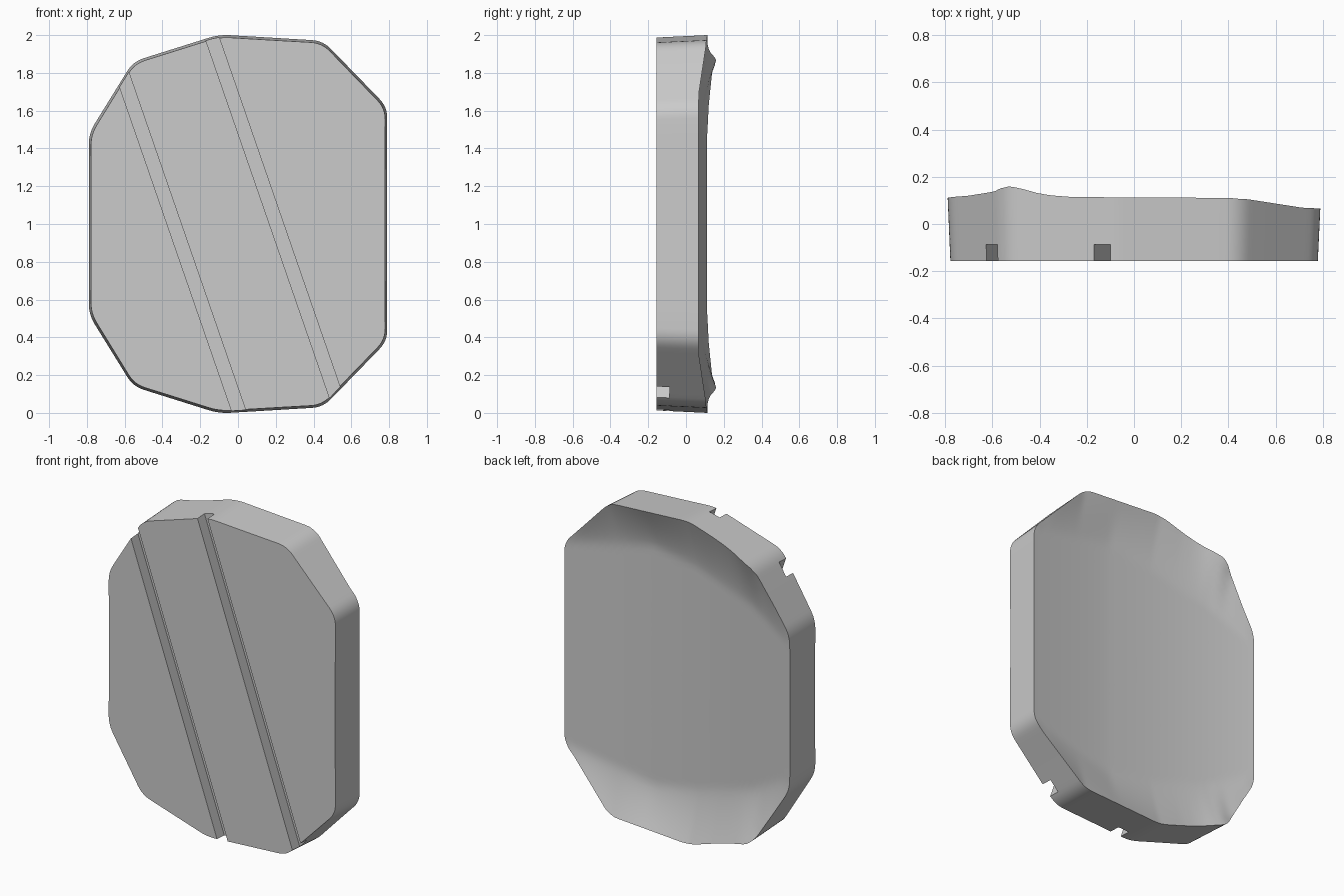
import bpy
import bmesh
import math
from mathutils import Vector

if "Cube" in bpy.data.objects:
    bpy.data.objects.remove(bpy.data.objects["Cube"])

FRONT_Y = -0.157
MID_Z = 1.0

grey = bpy.data.materials.new("light grey")
grey.use_nodes = True
COLOUR = (0.6, 0.6, 0.6, 1)
grey.diffuse_color = COLOUR
grey.node_tree.nodes["Principled BSDF"].inputs["Base Color"].default_value = COLOUR

# Upper half of the outline, from left to right; the lower half mirrors it
UPPER = [(-0.79, 0.48), (-0.555, 0.86), (-0.1, 1.003), (0.45, 0.97), (0.79, 0.62)]
corners = [Vector(p) for p in UPPER] + [Vector((x, -z)) for x, z in reversed(UPPER)]

# Height of the back rim along x
RIM = [(-0.79, 0.113), (-0.7, 0.12), (-0.59, 0.138), (-0.56, 0.157), (-0.53, 0.161),
       (-0.47, 0.148), (-0.41, 0.131), (-0.35, 0.121), (-0.27, 0.115),
       (0.45, 0.11), (0.72, 0.068), (0.79, 0.067)]

# Line above which the hollow climbs to the rim
FOOT = [(-0.79, 0.4), (-0.5, 0.56), (-0.1, 0.68), (0.2, 0.73), (0.79, 0.615)]


def along(points, x):
    """Straight-line interpolation through a list of points."""
    x = min(max(x, points[0][0]), points[-1][0])
    for (xa, ya), (xb, yb) in zip(points, points[1:]):
        if x <= xb:
            return ya + (yb - ya) * (x - xa) / (xb - xa)
    return points[-1][1]


def back_height(x, z):
    """Trough along z that climbs to the rim at top and bottom."""
    if x < 0.2:
        dish = 0.025 + 0.085 * ((0.2 - x) / 0.99) ** 2.4
    else:
        dish = 0.025 + 0.041 * ((x - 0.2) / 0.59) ** 1.5
    foot = along(FOOT, x)
    climb = (abs(z) - foot) / (along(UPPER, x) - foot)
    climb = min(max(climb, 0.0), 1.0) ** 1.4
    return dish + (along(RIM, x) - dish) * climb


def rounded_outline(points, cut=0.06, arc=6, side=12):
    """Polygon with rounded corners and evenly divided sides."""
    loop = []
    n = len(points)
    for i, p in enumerate(points):
        before = (points[i - 1] - p).normalized() * cut + p
        ahead = points[(i + 1) % n]
        after = (ahead - p).normalized() * cut + p
        for k in range(arc + 1):
            t = k / arc
            loop.append(before * (1 - t) ** 2 + p * 2 * t * (1 - t) + after * t * t)
        end = (p - ahead).normalized() * cut + ahead
        loop += [after.lerp(end, k / side) for k in range(1, side)]
    return loop


def make_object(name, bm):
    bmesh.ops.recalc_face_normals(bm, faces=bm.faces)
    mesh = bpy.data.meshes.new(name)
    bm.to_mesh(mesh)
    bm.free()
    obj = bpy.data.objects.new(name, mesh)
    bpy.context.collection.objects.link(obj)
    mesh.materials.append(grey)
    return obj


def bridge(bm, a, b):
    for i in range(len(a)):
        j = (i + 1) % len(a)
        bm.faces.new((a[i], a[j], b[j], b[i]))


# Plate: flat front, drafted side wall, dished back made of rings
outline = rounded_outline(corners)
bm = bmesh.new()
front = []
for p in outline:
    q = p * (1 - 0.013 / p.length)
    front.append(bm.verts.new((q.x, FRONT_Y, q.y + MID_Z)))
bm.faces.new(front)
ring = front
RINGS = 32
for k in range(RINGS):
    inner = []
    for p in outline:
        q = p * (1 - k / RINGS)
        inner.append(bm.verts.new((q.x, back_height(q.x, q.y), q.y + MID_Z)))
    bridge(bm, ring, inner)
    ring = inner
centre = bm.verts.new((0, back_height(0, 0), MID_Z))
for i in range(len(ring)):
    bm.faces.new((ring[i], ring[(i + 1) % len(ring)], centre))
plate = make_object("plate", bm)

# Two slanted grooves across the front
cutters = []
for x in (-0.338, 0.204):
    bm = bmesh.new()
    bmesh.ops.create_cube(bm, size=1)
    cutter = make_object("groove_cutter", bm)
    cutter.scale = (0.071, 0.2, 3)
    cutter.rotation_euler = (0, -math.atan(0.346), 0)
    cutter.location = (x, -0.087 - 0.1, MID_Z)
    cutter.hide_render = True
    cutters.append(cutter)

bpy.context.view_layer.update()
bpy.ops.object.select_all(action="DESELECT")
plate.select_set(True)
bpy.context.view_layer.objects.active = plate
for cutter in cutters:
    mod = plate.modifiers.new("groove", "BOOLEAN")
    mod.operation = "DIFFERENCE"
    mod.solver = "EXACT"
    mod.object = cutter
    bpy.ops.object.modifier_apply(modifier=mod.name)
for cutter in cutters:
    bpy.data.objects.remove(cutter)

bpy.ops.object.shade_smooth_by_angle(angle=math.radians(30))
